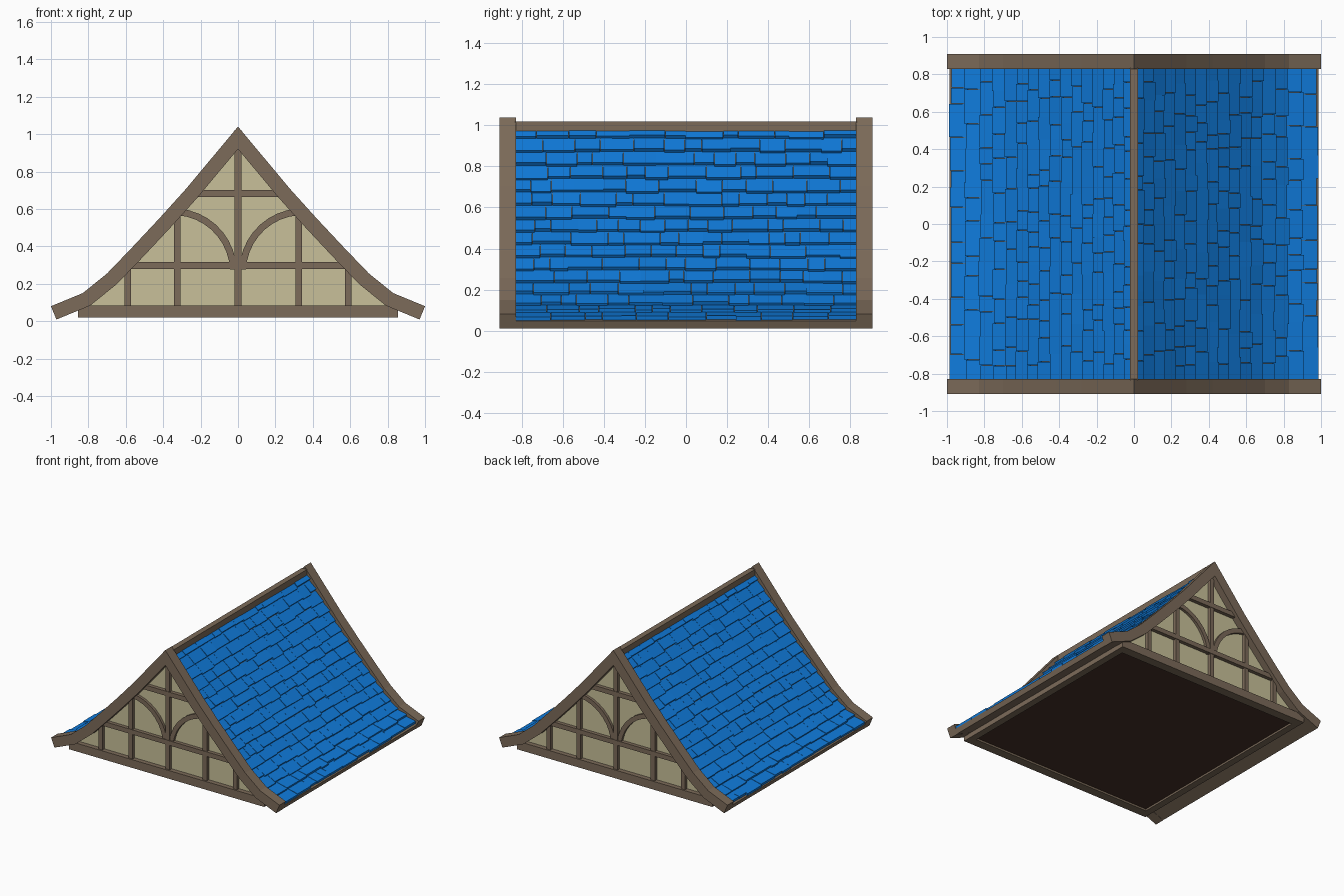
import bpy, bmesh, math, random
from mathutils import Vector

if "Cube" in bpy.data.objects:
    bpy.data.objects.remove(bpy.data.objects["Cube"])

random.seed(7)


def material(name, rgb):
    m = bpy.data.materials.new(name)
    m.diffuse_color = (*rgb, 1)
    m.use_nodes = True
    m.node_tree.nodes["Principled BSDF"].inputs["Base Color"].default_value = m.diffuse_color
    return m


WOOD = material("wood", (0.20, 0.145, 0.10))
PLASTER = material("plaster", (0.58, 0.53, 0.32))
BLUE = material("blue_tile", (0.005, 0.20, 0.72))
DARK = material("dark_wood", (0.06, 0.03, 0.02))


def finish(name, bm, mat):
    bmesh.ops.recalc_face_normals(bm, faces=bm.faces[:])
    mesh = bpy.data.meshes.new(name)
    bm.to_mesh(mesh)
    bm.free()
    mesh.materials.append(mat)
    ob = bpy.data.objects.new(name, mesh)
    bpy.context.collection.objects.link(ob)
    return ob


def add_prism(bm, pts, y0, y1):
    """Closed x-z outline extruded from y0 to y1."""
    a = [bm.verts.new((p[0], y0, p[1])) for p in pts]
    b = [bm.verts.new((p[0], y1, p[1])) for p in pts]
    bm.faces.new(a)
    bm.faces.new(b)
    n = len(pts)
    for i in range(n):
        j = (i + 1) % n
        bm.faces.new((a[i], a[j], b[j], b[i]))


def prism(name, pts, y0, y1, mat):
    bm = bmesh.new()
    add_prism(bm, pts, y0, y1)
    return finish(name, bm, mat)


def rect(x0, x1, z0, z1):
    return [(x0, z0), (x1, z0), (x1, z1), (x0, z1)]


# Flared roof profile, apex to eave, then mirrored to the full outline
half = [Vector(p) for p in ((0, 1.04), (0.28, 0.705), (0.42, 0.55), (0.57, 0.39),
                            (0.70, 0.255), (0.83, 0.15), (1.0, 0.08))]
full = [Vector((-p.x, p.y)) for p in half[:0:-1]] + half


def inward(a, b):
    d = (b - a).normalized()
    return Vector((d.y, -d.x))


def offset(path, dist):
    out = []
    for i, p in enumerate(path):
        n1 = inward(path[max(i - 1, 0)], path[max(i, 1)])
        k = min(i, len(path) - 2)
        n2 = inward(path[k], path[k + 1])
        out.append(p + (n1 + n2) * dist / (1 + n1.dot(n2)))
    return out


def at(path, s):
    """Point at arc length s along a path."""
    for a, b in zip(path, path[1:]):
        length = (b - a).length
        if s <= length or b is path[-1]:
            return a + (b - a) * (s / length)
        s -= length


# Roof deck under the tiles
prism("roof_deck", offset(full, 0.035) + offset(full, 0.075)[::-1], -0.835, 0.835, WOOD)

# Ridge beam
prism("ridge_beam", rect(-0.022, 0.022, 0.95, 1.02), -0.835, 0.835, WOOD)

# Gable ends: barge boards, plaster and half timbering
for s, end in ((-1, "front"), (1, "back")):
    prism(end + "_barge_board", full + offset(full, 0.077)[::-1], s * 0.83, s * 0.91, WOOD)
    wall = offset(full, 0.05)[1:-1] + [Vector((0.84, 0.06)), Vector((-0.84, 0.06))]
    prism(end + "_plaster", wall, s * 0.83, s * 0.855, PLASTER)
    prism(end + "_sill_beam", rect(-0.855, 0.855, 0.02, 0.085), s * 0.82, s * 0.892, WOOD)

    bm = bmesh.new()
    for z0, z1, x in ((0.28, 0.317, 0.60), (0.665, 0.702, 0.24)):
        add_prism(bm, rect(-x, x, z0, z1), s * 0.85, s * 0.884)
    finish(end + "_rails", bm, WOOD)

    bm = bmesh.new()
    for x, top in ((-0.59, 0.30), (-0.325, 0.58), (0, 0.94), (0.325, 0.58), (0.59, 0.30)):
        add_prism(bm, rect(x - 0.018, x + 0.018, 0.07, top), s * 0.85, s * 0.88)
    finish(end + "_posts", bm, WOOD)

    bm = bmesh.new()
    for side in (-1, 1):
        angles = [math.radians(2 + 83 * i / 9) for i in range(10)]
        arc = [[(side * (-0.345 + r * math.cos(a)), 0.265 + r * math.sin(a)) for a in angles]
               for r in (0.338, 0.302)]
        add_prism(bm, arc[0] + arc[1][::-1], s * 0.85, s * 0.876)
    finish(end + "_curved_braces", bm, WOOD)

# Base: side beams and recessed floor
for s, side in ((-1, "left"), (1, "right")):
    prism(side + "_base_beam", rect(s * 0.80, s * 0.855, 0.02, 0.085), -0.83, 0.83, WOOD)
prism("floor_panel", rect(-0.81, 0.81, 0.035, 0.06), -0.83, 0.83, DARK)

# Uneven overlapping roof tiles
ROWS = 16
mid = len(full) // 2
upper, lower = offset(full, 0.032)[mid:], offset(full, 0.016)[mid:]
LENGTH = sum((b - a).length for a, b in zip(lower, lower[1:])) - 0.012
for side, label in ((-1, "left"), (1, "right")):
    bm = bmesh.new()
    for row in range(ROWS):
        s0 = LENGTH * row / ROWS
        s1 = LENGTH * (row + 1) / ROWS
        y = -0.832
        while y < 0.83:
            width = random.uniform(0.07, 0.19)
            y1 = y + width if y + width < 0.77 else 0.832
            low_s = s1 + random.uniform(-0.008, 0.008)
            a, b = at(upper, max(s0 - 0.02, 0)), at(lower, low_s)
            n = inward(a, b)
            b = b + n * random.uniform(-0.003, 0.004)
            outline = [a, b, b + n * 0.024, a + n * 0.012]
            add_prism(bm, [(side * p.x, p.y) for p in outline], y + 0.001, y1 - 0.001)
            y = y1
    finish(label + "_roof_tiles", bm, BLUE)
